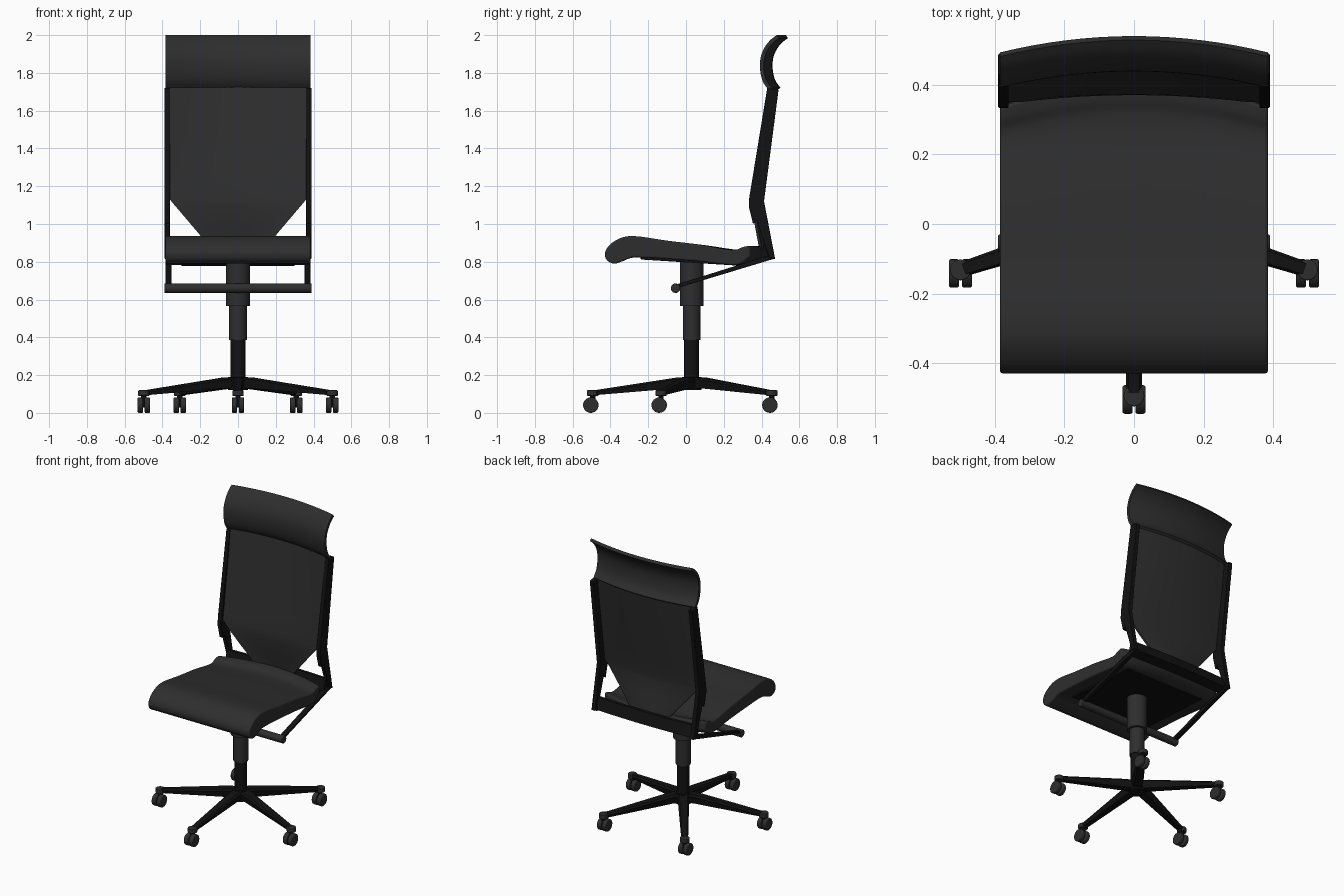
import bpy, bmesh, math
from mathutils import Vector, Matrix

if "Cube" in bpy.data.objects:
    bpy.data.objects.remove(bpy.data.objects["Cube"])

def material(name, v):
    m = bpy.data.materials.new(name)
    m.diffuse_color = (v, v, v, 1)
    m.use_nodes = True
    m.node_tree.nodes["Principled BSDF"].inputs["Base Color"].default_value = m.diffuse_color
    return m

FABRIC = material("fabric", 0.027)
FRAME = material("black_frame", 0.006)
CY = 0.03   # y of the column axis

def finish(name, bm, mat, bevel=0.0, angle=35):
    bmesh.ops.recalc_face_normals(bm, faces=bm.faces[:])
    me = bpy.data.meshes.new(name)
    bm.to_mesh(me)
    bm.free()
    me.shade_smooth()
    me.set_sharp_from_angle(angle=math.radians(angle))
    ob = bpy.data.objects.new(name, me)
    bpy.context.collection.objects.link(ob)
    me.materials.append(mat)
    if bevel:
        b = ob.modifiers.new("bevel", 'BEVEL')
        b.width, b.segments, b.angle_limit = bevel, 3, math.radians(50)
    return ob

def spline(pts, n=4):
    """Catmull-Rom through an open list of (y, z) points."""
    p = [Vector(q) for q in pts]
    p = [2 * p[0] - p[1]] + p + [2 * p[-1] - p[-2]]
    out = []
    for i in range(1, len(p) - 2):
        a, b, c, d = p[i - 1:i + 3]
        for k in range(n):
            t = k / n
            out.append(0.5 * (2 * b + (c - a) * t + (2 * a - 5 * b + 4 * c - d) * t**2
                              + (3 * b - a - 3 * c + d) * t**3))
    return out + [p[-2]]

def thicken(line, t):
    """Closed outline from an open centre line."""
    a, b = [], []
    for i, p in enumerate(line):
        d = (line[min(i + 1, len(line) - 1)] - line[max(i - 1, 0)]).normalized()
        n = Vector((-d.y, d.x)) * t / 2
        a.append(p + n)
        b.append(p - n)
    return a + b[::-1]

def slab(name, outline, width, bow, mat, bevel=0.0, nx=16):
    """Sweep a (y, z) outline across x; width(z) is half width, bow(u, y, z) shifts y."""
    bm = bmesh.new()
    rows = []
    for i in range(nx + 1):
        u = -1 + 2 * i / nx
        rows.append([bm.verts.new((u * width(z), y + bow(u, y, z), z)) for y, z in outline])
    n = len(outline)
    for r, s in zip(rows, rows[1:]):
        for j in range(n):
            bm.faces.new((r[j], r[(j + 1) % n], s[(j + 1) % n], s[j]))
    bm.faces.new(rows[0])
    bm.faces.new(rows[-1])
    return finish(name, bm, mat, bevel)

def cyl(name, r, a, b, mat, bevel=0.0, seg=32):
    a, b = Vector(a), Vector(b)
    d = b - a
    bm = bmesh.new()
    M = Matrix.Translation((a + b) / 2) @ d.to_track_quat('Z', 'Y').to_matrix().to_4x4()
    bmesh.ops.create_cone(bm, cap_ends=True, segments=seg, radius1=r, radius2=r,
                          depth=d.length, matrix=M)
    return finish(name, bm, mat, bevel)

def plate(name, outline, x0, x1, mat, bevel=0.004):
    """Side profile (y, z) extruded from x0 to x1."""
    mid, half = (x0 + x1) / 2, abs(x1 - x0) / 2
    ob = slab(name, outline, lambda z: half, lambda u, y, z: 0, mat, bevel, nx=1)
    ob.location.x = mid
    return ob

# Seat cushion: waterfall front, raised and bowed rear edge
seat = spline([(0.405, 0.885), (0.36, 0.878), (0.29, 0.862), (0.1, 0.888), (-0.1, 0.912),
               (-0.26, 0.935), (-0.34, 0.928), (-0.4, 0.893), (-0.428, 0.85), (-0.42, 0.81),
               (-0.38, 0.79), (-0.33, 0.805), (-0.27, 0.823), (-0.1, 0.815), (0.1, 0.8),
               (0.29, 0.783), (0.36, 0.795), (0.41, 0.83)])
slab("seat", seat, lambda z: 0.385,
     lambda u, y, z: -0.07 * u * u * max(0, min(1, (y - 0.05) / 0.35)), FABRIC, 0.015)

# Dark support pan under the seat
plate("seat_pan", [(-0.24, 0.83), (-0.24, 0.812), (0.3, 0.778), (0.3, 0.8)], -0.3, 0.3, FRAME)

# Backrest panel, tapering at the bottom
back = thicken([Vector(p) for p in [(0.44, 1.73), (0.41, 1.5), (0.375, 1.25), (0.358, 1.13),
               (0.357, 1.09), (0.37, 1.0), (0.385, 0.92), (0.4, 0.84)]], 0.014)
slab("back_panel", back, lambda z: min(0.365, max(0.12, 0.2 + (z - 0.94) * 0.85)),
     lambda u, y, z: (0.02 + 0.02 * max(0, z - 1.1) / 0.6) * (1 - u * u), FABRIC)

# Headrest, an S-curved sheet bowed across its width
head = thicken(spline([(0.445, 1.715), (0.415, 1.76), (0.402, 1.82), (0.405, 1.88),
                       (0.425, 1.93), (0.455, 1.968), (0.487, 1.992)]), 0.02)
slab("headrest", head, lambda z: 0.385, lambda u, y, z: 0.047 * (1 - u * u), FABRIC)

# Side frames with link arms
for s, side in ((-1, "left"), (1, "right")):
    plate("back_upright_" + side,
          [(0.43, 1.72), (0.335, 1.14), (0.333, 1.09), (0.355, 1.0), (0.375, 1.02),
           (0.44, 0.82), (0.472, 0.815), (0.413, 1.12), (0.49, 1.71)],
          s * 0.36, s * 0.39, FRAME)
    plate("link_arm_" + side,
          [(0.47, 0.817), (0.46, 0.84), (0.38, 0.815), (-0.06, 0.677), (-0.06, 0.657)],
          s * 0.352, s * 0.385, FRAME)

# Rear rail joining the uprights behind the seat
slab("rear_rail", [(0.405, 0.805), (0.47, 0.82), (0.445, 0.895), (0.425, 0.895)],
     lambda z: 0.375, lambda u, y, z: -0.012 * u * u, FRAME)

# Crossbar in front of the column
cyl("crossbar", 0.025, (-0.39, -0.055, 0.66), (0.39, -0.055, 0.66), FABRIC, 0.004)

# Telescopic column
for name, r, z0, z1, m in (("column_housing", 0.063, 0.565, 0.81, FABRIC),
                           ("column_sleeve", 0.047, 0.385, 0.57, FABRIC),
                           ("column_post", 0.04, 0.14, 0.39, FRAME),
                           ("base_hub", 0.052, 0.12, 0.19, FRAME)):
    cyl(name, r, (0, CY, z0), (0, CY, z1), m)

# Five star legs and casters
for i in range(5):
    a = math.radians(-90 + 72 * i)
    bm = bmesh.new()
    rings = []
    for r, w, zb, zt in ((0.0, 0.036, 0.13, 0.19), (0.08, 0.036, 0.13, 0.187), (0.535, 0.021, 0.092, 0.117)):
        rings.append([bm.verts.new((r, y, z)) for y, z in
                      ((-w * 0.7, zb), (w * 0.7, zb), (w, zt - 0.01), (w * 0.7, zt), (-w * 0.7, zt), (-w, zt - 0.01))])
    for p, q in zip(rings, rings[1:]):
        for j in range(6):
            bm.faces.new((p[j], p[(j + 1) % 6], q[(j + 1) % 6], q[j]))
    bm.faces.new(rings[0])
    bm.faces.new(rings[-1])
    leg = finish(f"base_leg_{i + 1}", bm, FRAME)
    leg.location = (0, CY, 0)
    leg.rotation_euler.z = a
    x, y = 0.524 * math.cos(a), CY + 0.524 * math.sin(a)
    cyl(f"caster_cap_{i + 1}", 0.03, (x, y, 0.09), (x, y, 0.12), FABRIC, 0.004, 20)
    cyl(f"caster_stem_{i + 1}", 0.014, (x, y, 0.05), (x, y, 0.1), FRAME, 0, 12)
    for s in (-1, 1):
        cyl(f"caster_wheel_{i + 1}_{'left' if s < 0 else 'right'}", 0.041,
            (x + s * 0.004, y - 0.01, 0.041), (x + s * 0.033, y - 0.01, 0.041), FABRIC, 0.006, 24)
    cyl(f"caster_axle_{i + 1}", 0.012, (x - 0.02, y - 0.01, 0.041), (x + 0.02, y - 0.01, 0.041), FRAME, 0, 12)
